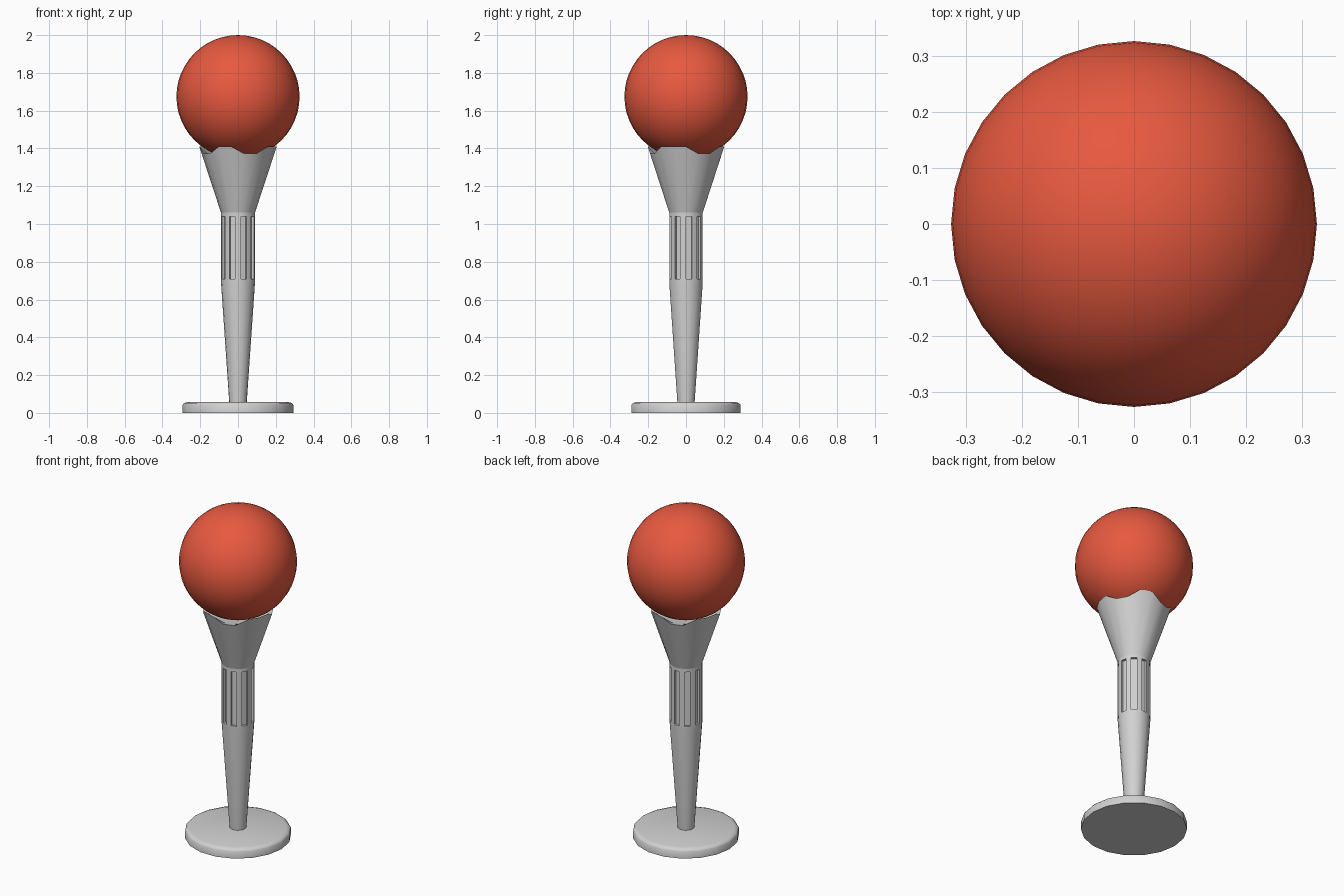
import bpy, bmesh, math
from math import cos, sin, radians

if "Cube" in bpy.data.objects:
    bpy.data.objects.remove(bpy.data.objects["Cube"])

N = 18  # sides of every turned grey part


def material(name, rgb):
    m = bpy.data.materials.new(name)
    m.diffuse_color = (*rgb, 1)
    m.use_nodes = True
    m.node_tree.nodes["Principled BSDF"].inputs["Base Color"].default_value = m.diffuse_color
    return m


grey = material("light_grey", (0.64, 0.64, 0.64))
red = material("ball_red", (0.8, 0.1, 0.05))


def finish(bm, name, mat, angle=30):
    bmesh.ops.recalc_face_normals(bm, faces=bm.faces[:])
    me = bpy.data.meshes.new(name)
    bm.to_mesh(me)
    bm.free()
    ob = bpy.data.objects.new(name, me)
    bpy.context.collection.objects.link(ob)
    me.materials.append(mat)
    bpy.ops.object.select_all(action='DESELECT')
    ob.select_set(True)
    bpy.context.view_layer.objects.active = ob
    bpy.ops.object.shade_smooth_by_angle(angle=radians(angle))
    return ob


def lathe(profile, ring_fn=None):
    """Turn (radius, z) points around z; ring_fn can change each point by side."""
    bm = bmesh.new()
    rings = []
    for k, (r, z) in enumerate(profile):
        ring = []
        for i in range(N):
            rr, zz = ring_fn(k, i, r, z) if ring_fn else (r, z)
            a = 2 * math.pi * i / N
            ring.append(bm.verts.new((rr * cos(a), rr * sin(a), zz)))
        rings.append(ring)
    sides = []
    for lo, hi in zip(rings, rings[1:]):
        sides.append([bm.faces.new((lo[i], lo[(i + 1) % N], hi[(i + 1) % N], hi[i]))
                      for i in range(N)])
    bm.faces.new(rings[0][::-1])
    bm.faces.new(rings[-1])
    return bm, sides


# round foot with softened top edge
bm, _ = lathe([(0.293, 0), (0.293, 0.042), (0.285, 0.052), (0.265, 0.058)])
finish(bm, "base", grey, 50)

# tapering shaft with nine sunken slots on every second side
bm, sides = lathe([(0.046, 0.05), (0.09, 0.69), (0.09, 0.71), (0.09, 1.04), (0.09, 1.062)])
for i in range(0, N, 2):
    f = sides[2][i]
    a = 2 * math.pi * (i + 0.5) / N
    new = bmesh.ops.extrude_discrete_faces(bm, faces=[f])["faces"][0]
    bmesh.ops.translate(bm, verts=new.verts[:], vec=(-0.014 * cos(a), -0.014 * sin(a), 0))
finish(bm, "shaft", grey)

# flared cup with a rim that dips in four places
LOW = {1, 2, 5, 6, 10, 11, 14, 15}


def rim(k, i, r, z):
    if k == 1 and i in LOW:
        return 0.193, 1.372
    return r, z


bm, _ = lathe([(0.09, 1.06), (0.205, 1.41), (0.16, 1.365), (0.08, 1.355)], rim)
finish(bm, "cup", grey, 22)

# ball
bm = bmesh.new()
bmesh.ops.create_uvsphere(bm, u_segments=32, v_segments=24, radius=0.326)
bmesh.ops.translate(bm, verts=bm.verts[:], vec=(0, 0, 1.674))
finish(bm, "ball", red)
